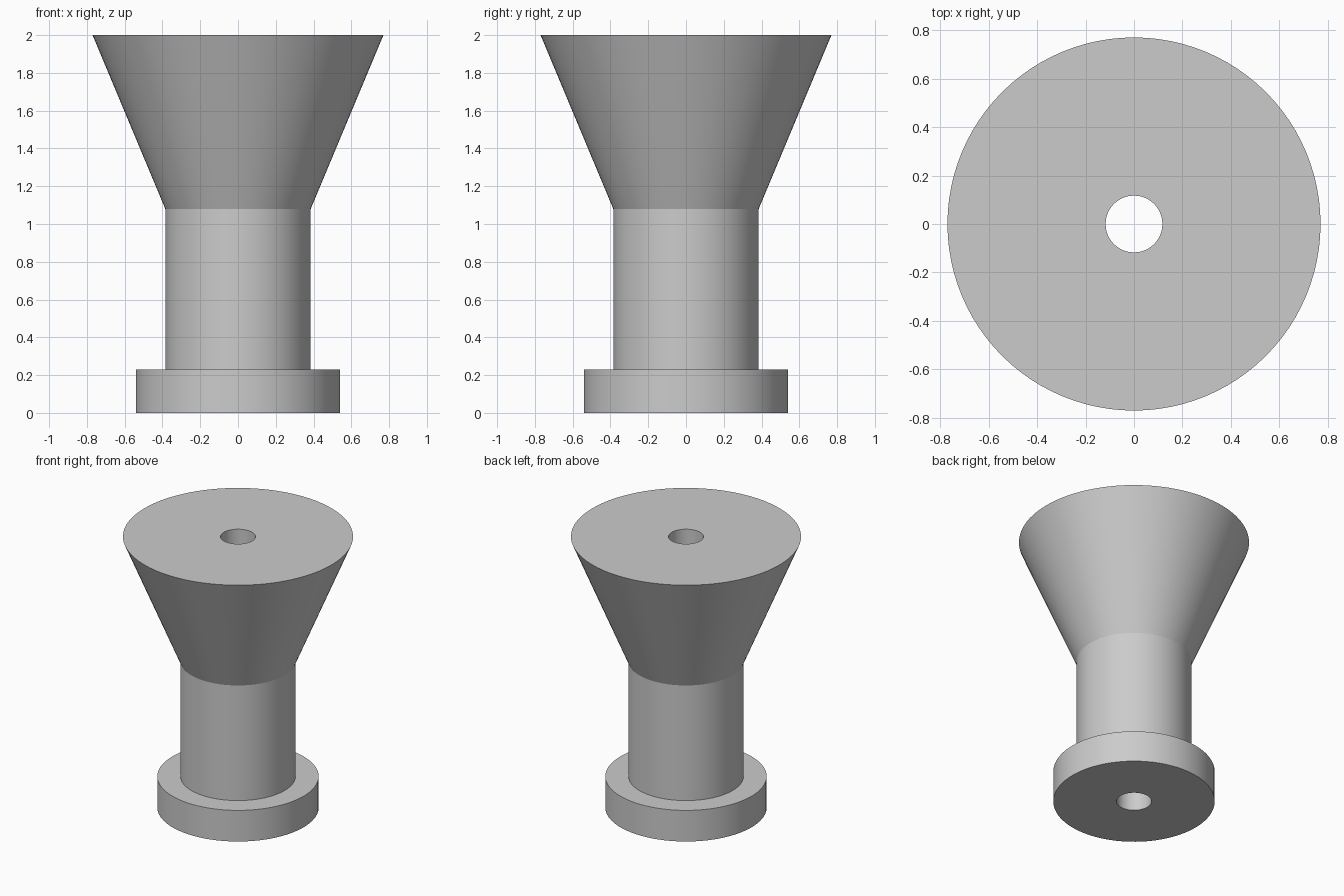
import bpy
import bmesh
import math

SIDES = 96
BORE = 0.117

default = bpy.data.objects.get("Cube")
if default:
    bpy.data.objects.remove(default, do_unlink=True)

# Plain grey material
grey = bpy.data.materials.new("plain_grey")
grey.use_nodes = True
colour = (0.6, 0.6, 0.6, 1)
grey.diffuse_color = colour
grey.node_tree.nodes["Principled BSDF"].inputs["Base Color"].default_value = colour


def lathe(name, profile):
    """Spin a closed (radius, height) profile around the z axis."""
    bm = bmesh.new()
    rings = []
    for r, z in profile:
        angles = [2 * math.pi * i / SIDES for i in range(SIDES)]
        rings.append([bm.verts.new((r * math.cos(a), r * math.sin(a), z)) for a in angles])
    for low, high in zip(rings, rings[1:] + rings[:1]):
        for i in range(SIDES):
            j = (i + 1) % SIDES
            bm.faces.new((low[i], low[j], high[j], high[i]))
    bmesh.ops.recalc_face_normals(bm, faces=bm.faces)
    mesh = bpy.data.meshes.new(name)
    bm.to_mesh(mesh)
    bm.free()
    mesh.materials.append(grey)
    obj = bpy.data.objects.new(name, mesh)
    bpy.context.collection.objects.link(obj)
    bpy.ops.object.select_all(action="DESELECT")
    obj.select_set(True)
    bpy.context.view_layer.objects.active = obj
    bpy.ops.object.shade_smooth_by_angle(angle=math.radians(20))
    return obj


# Base flange, straight stem and flared head, with a bore right through
lathe("flared_spool", [
    (BORE, 0), (0.54, 0), (0.54, 0.23),
    (0.385, 0.23), (0.385, 1.08),
    (0.77, 2), (BORE, 2),
])
